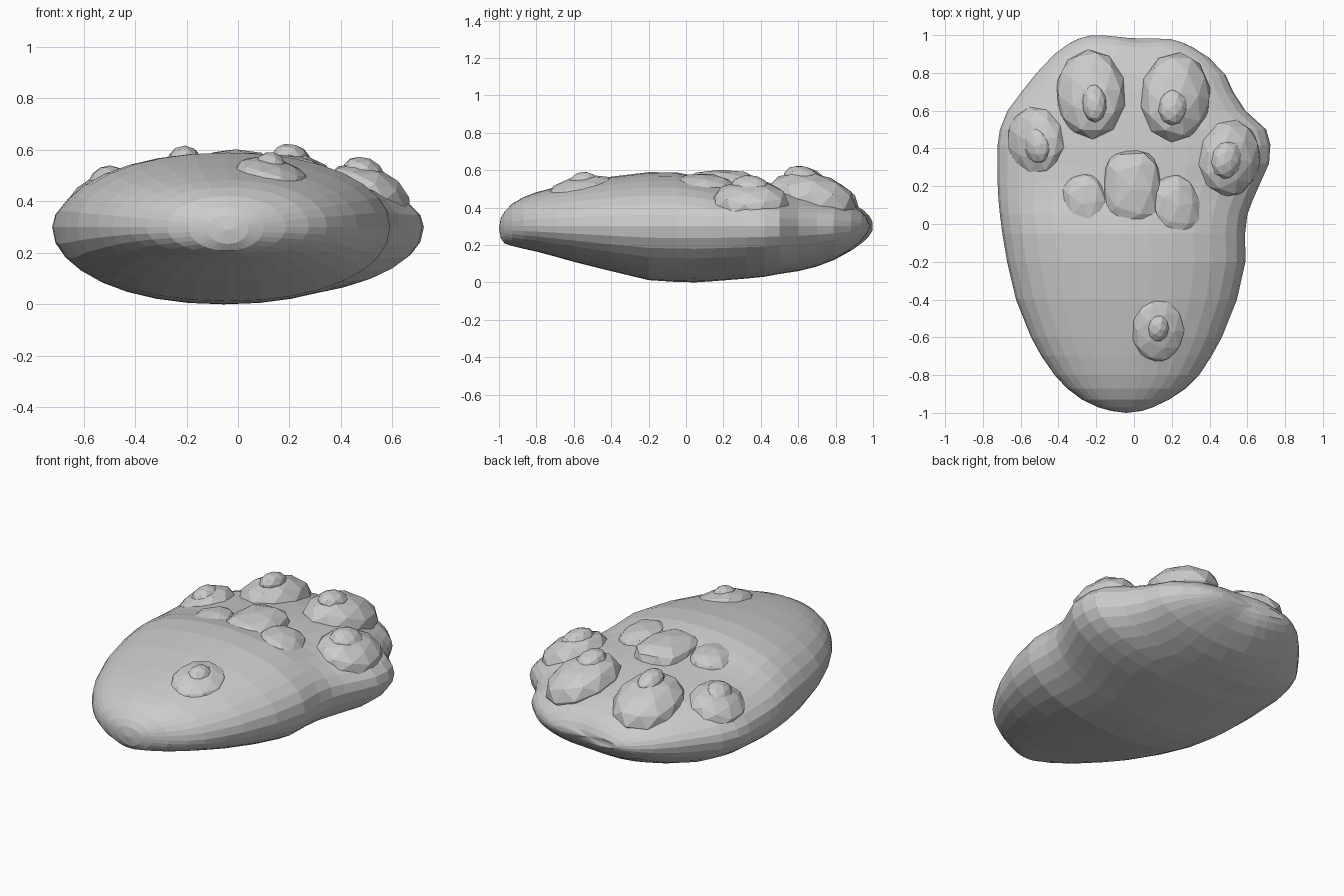
import bpy, bmesh, math
from mathutils import Vector, Euler

SIDES = 32


def spow(v, p):
    return math.copysign(abs(v) ** p, v)


def finish(bm, name):
    bmesh.ops.recalc_face_normals(bm, faces=bm.faces)
    me = bpy.data.meshes.new(name)
    bm.to_mesh(me)
    bm.free()
    ob = bpy.data.objects.new(name, me)
    bpy.context.collection.objects.link(ob)
    return ob


def pad(name, x, y, top, rx, ry, rz, tilt=(0, 0, 0), power=1.0):
    """Squashed faceted dome whose centre lies rz below the given top."""
    bm = bmesh.new()
    bmesh.ops.create_icosphere(bm, subdivisions=2, radius=1)
    rot = Euler([math.radians(a) for a in tilt]).to_matrix()
    for v in bm.verts:
        c = [spow(k, power) for k in v.co]
        v.co = rot @ Vector((c[0] * rx, c[1] * ry, c[2] * rz)) + Vector((x, y, top - rz))
    return finish(bm, name)


# paw body: cross-sections (y, left x, right x, bottom z, top z)
sections = [
    (-.99, -.12, .04, .235, .345), (-.97, -.19, .10, .208, .378),
    (-.93, -.275, .185, .195, .42), (-.87, -.355, .275, .18, .455),
    (-.80, -.42, .345, .165, .482), (-.70, -.49, .41, .138, .508),
    (-.60, -.545, .465, .11, .53), (-.40, -.625, .545, .06, .565),
    (-.20, -.672, .59, .012, .589), (-.05, -.697, .588, .002, .588),
    (.05, -.71, .60, 0, .568), (.13, -.718, .63, .005, .546),
    (.22, -.722, .67, .012, .53), (.32, -.722, .715, .02, .522),
    (.42, -.722, .722, .03, .515), (.50, -.71, .70, .045, .507),
    (.60, -.67, .59, .06, .495), (.70, -.595, .525, .085, .477),
    (.80, -.515, .485, .12, .455), (.90, -.42, .395, .175, .42),
    (.955, -.345, .31, .215, .388), (.982, -.29, .25, .245, .36),
    (.998, -.23, .19, .27, .33),
]
bm = bmesh.new()
rings = []
for y, xl, xr, zb, zt in sections:
    cx, w = (xl + xr) / 2, (xr - xl) / 2
    ring = []
    for i in range(SIDES):
        a = 2 * math.pi * i / SIDES
        c, s = math.cos(a), math.sin(a)
        x = cx + w * spow(c, .95)
        z = .30 + spow(s, .95) * ((zt - .30) if s > 0 else (.30 - zb))
        # shallow notch between the middle toes, left one further forward
        t = max(0, (y - .7) / .3)
        dy = t * (.018 * math.exp(-((x - .03) / .1) ** 2) + .05 * max(0, x + .15))
        ring.append(bm.verts.new((x, y - dy, z)))
    rings.append(ring)
for a, b in zip(rings, rings[1:]):
    for i in range(SIDES):
        j = (i + 1) % SIDES
        bm.faces.new((a[i], a[j], b[j], b[i]))
# heel tip and toe tip
for ring, tip in ((rings[0], (-.04, -1, .29)), (rings[-1], (-.02, .984, .30))):
    t = bm.verts.new(tip)
    for i in range(SIDES):
        bm.faces.new((ring[i], ring[(i + 1) % SIDES], t))
finish(bm, "paw_body")

# toe and heel pads, each with a small bump on top
toes = [
    ("inner_left_toe", -.23, .685, .568, .19, .245, .12, (-12, -9, 5), (-.21, .64, .615, .066, .105)),
    ("inner_right_toe", .22, .67, .583, .19, .245, .13, (-12, 10, -8), (.205, .62, .622, .078, .10)),
    ("outer_left_toe", -.52, .435, .507, .165, .19, .09, (-4, -25, 12), (-.51, .415, .537, .075, .10)),
    ("outer_right_toe", .505, .345, .535, .175, .21, .105, (-4, 22, -12), (.49, .34, .57, .085, .105)),
    ("heel", .13, -.56, .562, .147, .18, .06, (10, 12, 0), (.125, -.55, .592, .062, .078)),
]
for name, x, y, top, rx, ry, rz, tilt, b in toes:
    pad(name + "_pad", x, y, top, rx, ry, rz, tilt)
    pad(name + "_bump", *b, .06, tilt)

# palm pads
pad("palm_pad_centre", -.01, .185, .602, .16, .215, .12, (1, 0, 0), .72)
pad("palm_pad_left", -.26, .11, .57, .13, .165, .09, (1, -12, 8), .85)
pad("palm_pad_right", .22, .09, .578, .135, .18, .09, (1, 12, 14), .85)
